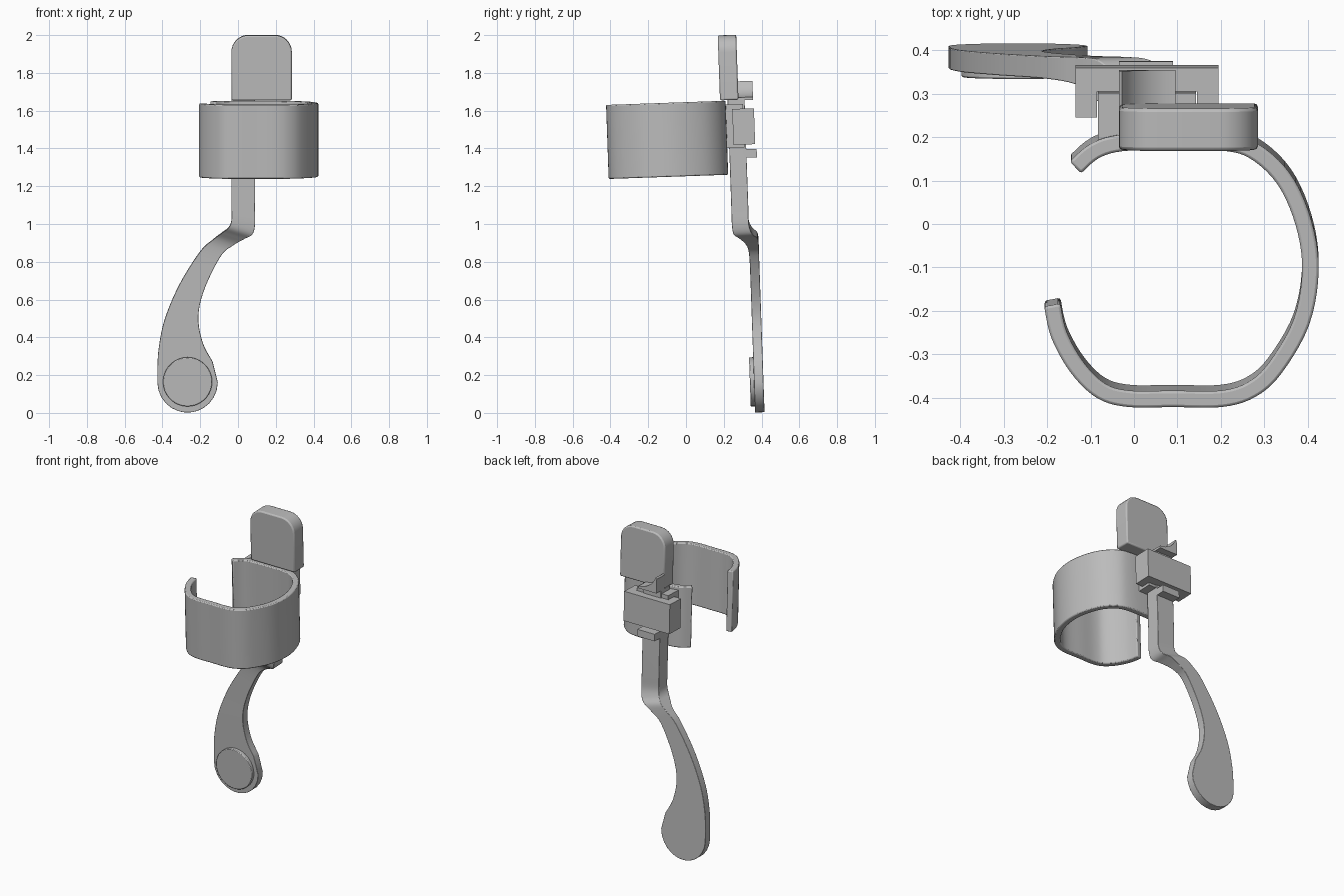
import bpy, bmesh, math
from mathutils import Matrix, Vector

if "Cube" in bpy.data.objects:
    bpy.data.objects.remove(bpy.data.objects["Cube"])

grey = bpy.data.materials.new("plain_grey")
grey.use_nodes = True
grey.diffuse_color = (0.5, 0.5, 0.5, 1)
grey.node_tree.nodes["Principled BSDF"].inputs["Base Color"].default_value = (0.5, 0.5, 0.5, 1)

# The whole model leans slightly about the middle of the cuff
PIVOT = Vector((0, 0, 1.45))
LEAN = Matrix.Translation(PIVOT) @ Matrix.Rotation(0.035, 4, "X") @ Matrix.Translation(-PIVOT)


def finish(bm, name, bevel=0.0):
    bmesh.ops.recalc_face_normals(bm, faces=bm.faces)
    mesh = bpy.data.meshes.new(name)
    bm.to_mesh(mesh)
    bm.free()
    mesh.materials.append(grey)
    obj = bpy.data.objects.new(name, mesh)
    bpy.context.collection.objects.link(obj)
    obj.matrix_world = LEAN
    if bevel:
        mod = obj.modifiers.new("soft_edges", "BEVEL")
        mod.width = bevel
        mod.segments = 2
        mod.limit_method = "ANGLE"
        mod.angle_limit = math.radians(50)
    bpy.ops.object.select_all(action="DESELECT")
    obj.select_set(True)
    bpy.context.view_layer.objects.active = obj
    bpy.ops.object.shade_smooth_by_angle(angle=math.radians(35))
    return obj


def spline(rows, steps):
    """Catmull-Rom curve through rows of any length."""
    pts = [rows[0]] + rows + [rows[-1]]
    out = []
    for a, b, c, d in zip(pts, pts[1:], pts[2:], pts[3:]):
        for s in range(steps):
            t = s / steps
            out.append([q + t * ((r - p) + t * ((2 * p - 5 * q + 4 * r - w)
                        + t * (3 * q - p - 3 * r + w))) / 2
                        for p, q, r, w in zip(a, b, c, d)])
    return out + [list(rows[-1])]


def prism(name, outline, axis, low, high, bevel=0.0):
    """Extrude a flat outline along z (outline xy) or y (outline xz)."""
    bm = bmesh.new()
    place = (lambda u, v: (u, v, low)) if axis == "z" else (lambda u, v: (u, low, v))
    face = bm.faces.new([bm.verts.new(place(u, v)) for u, v in outline])
    moved = bmesh.ops.extrude_face_region(bm, geom=[face])["geom"]
    depth = high - low
    bmesh.ops.translate(bm, vec=(0, 0, depth) if axis == "z" else (0, depth, 0),
                        verts=[v for v in moved if isinstance(v, bmesh.types.BMVert)])
    return finish(bm, name, bevel)


def block(name, x0, x1, y0, y1, z0, z1, bevel=0.0):
    return prism(name, [(x0, y0), (x1, y0), (x1, y1), (x0, y1)], "z", z0, z1, bevel)


def arc(cx, cy, r, start, end, n):
    angles = [math.radians(start + (end - start) * i / n) for i in range(n + 1)]
    return [(cx + r * math.cos(a), cy + r * math.sin(a)) for a in angles]


# Open cuff: a band of even thickness along a curved centreline
path = spline([(-.135, .137), (-.09, .175), (-.03, .193), (.08, .197), (.2, .195),
               (.275, .175), (.345, .11), (.39, .01), (.406, -.1), (.385, -.22),
               (.325, -.325), (.27, -.375), (.2, -.396), (.09, -.396), (-.01, -.396),
               (-.075, -.378), (-.13, -.325), (-.172, -.25), (-.188, -.18)], 5)
half = 0.019
outer, inner = [], []
for i, p in enumerate(path):
    a, b = path[max(i - 1, 0)], path[min(i + 1, len(path) - 1)]
    side = Vector((a[1] - b[1], b[0] - a[0])).normalized() * half
    outer.append((p[0] + side.x, p[1] + side.y))
    inner.append((p[0] - side.x, p[1] - side.y))
prism("cuff", outer + inner[::-1], "z", 1.253, 1.645, 0.006)

# Upper tab with rounded top corners
tab = [(-.035, 1.648), (.285, 1.648)]
tab += arc(.195, 1.902, .09, 0, 90, 8) + arc(.055, 1.902, .09, 90, 180, 8)
prism("upper_tab", tab, "y", .187, .285, 0.008)

# Rail on the cuff and the clamp wrapped round it
block("cuff_rail", -.083, .143, .2, .308, 1.395, 1.625)
clamp = [(-.135, .25), (-.135, .365), (.195, .365), (.195, .25),
         (.145, .25), (.145, .31), (-.085, .31), (-.085, .25)]
prism("clamp", clamp, "z", 1.41, 1.6)

# Stop below the clamp and scooped catch above it
block("lower_stop", -.035, .09, .3, .372, 1.34, 1.385)
scoop = arc(.095, 1.79, .13, 270, 200, 8)
prism("upper_catch", [(-.035, 1.645), (.095, 1.645)] + scoop + [(-.035, 1.737)],
      "y", .28, .362)

# Lever: rows of left x, left z, right x, right z, front y, back y
rows = [(-.035, 1.08, .09, 1.06, .227, .317),
        (-.035, 1.01, .09, .985, .227, .317),
        (-.05, .972, .075, .935, .235, .333),
        (-.085, .943, .035, .912, .265, .36),
        (-.13, .908, -.025, .876, .3, .365),
        (-.2, .843, -.09, .82, .313, .365),
        (-.31, .668, -.175, .65, .315, .365),
        (-.388, .483, -.21, .5, .315, .365),
        (-.42, .328, -.187, .36, .315, .365),
        (-.427, .215, -.135, .26, .315, .365)]
sections = [(-.035, 1.65, .09, 1.65, .227, .317)] + spline(rows, 5)
cx, cz, r = -.267, .15, .16
for a in [math.radians(d) for d in (0, 15, 30, 45, 58, 70, 80, 87)]:
    z = cz - r * math.sin(a)
    sections.append((cx - r * math.cos(a), z, cx + r * math.cos(a), z, .315, .365))
bm = bmesh.new()
rings = [[bm.verts.new(c) for c in ((xl, f, zl), (xr, f, zr), (xr, b, zr), (xl, b, zl))]
         for xl, zl, xr, zr, f, b in sections]
for one, two in zip(rings, rings[1:]):
    for k in range(4):
        n = (k + 1) % 4
        bm.faces.new((one[k], one[n], two[n], two[k]))
bm.faces.new(rings[0])
bm.faces.new(rings[-1])
finish(bm, "lever", 0.007)

# Round pad on the front of the lever
prism("lever_pad", arc(cx, cz + .003, .13, 0, 350, 35), "y", .293, .32, 0.004)
